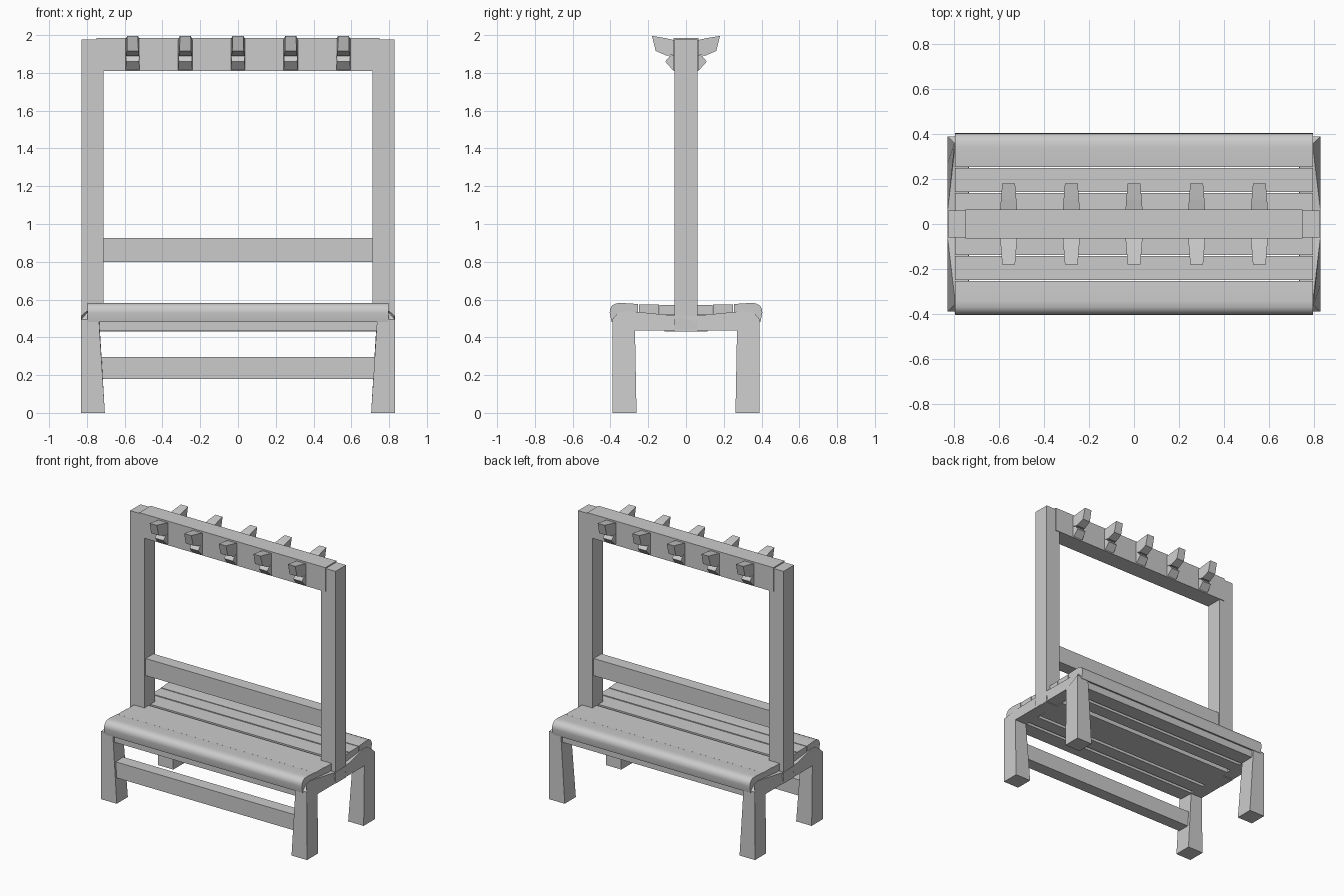
import bpy
import bmesh
from mathutils import Vector

cube = bpy.data.objects.get("Cube")
if cube:
    bpy.data.objects.remove(cube, do_unlink=True)

grey = bpy.data.materials.new("plain grey")
grey.use_nodes = True
colour = (0.6, 0.6, 0.6, 1)
grey.diffuse_color = colour
grey.node_tree.nodes["Principled BSDF"].inputs["Base Color"].default_value = colour


def prism(name, profile, x_start, x_end, smooth=False):
    """Extrude a (y, z) profile along x; the ends are functions of y and z."""
    bm = bmesh.new()
    ends = [[bm.verts.new((end(y, z), y, z)) for y, z in profile]
            for end in (x_start, x_end)]
    n = len(profile)
    bm.faces.new(ends[0])
    bm.faces.new(ends[1][::-1])
    for i in range(n):
        j = (i + 1) % n
        bm.faces.new((ends[0][i], ends[0][j], ends[1][j], ends[1][i]))
    bmesh.ops.recalc_face_normals(bm, faces=bm.faces)
    mesh = bpy.data.meshes.new(name)
    bm.to_mesh(mesh)
    bm.free()
    mesh.materials.append(grey)
    obj = bpy.data.objects.new(name, mesh)
    bpy.context.collection.objects.link(obj)
    if smooth:
        bpy.ops.object.select_all(action='DESELECT')
        obj.select_set(True)
        bpy.context.view_layer.objects.active = obj
        bpy.ops.object.shade_smooth_by_angle(angle=0.7)
    return obj


def box(name, x, y, z):
    profile = [(y[0], z[0]), (y[1], z[0]), (y[1], z[1]), (y[0], z[1])]
    return prism(name, profile, lambda *_: x[0], lambda *_: x[1])


def mirrored(half):
    """Complete a half profile across y = 0."""
    return half + [(-y, z) for y, z in reversed(half)]


# End frames: arched legs with a dipped crossbar and a post above
frame = mirrored([(0.06, 0.515), (0.31, 0.54), (0.36, 0.53), (0.39, 0.495),
                  (0.39, 0), (0.262, 0), (0.27, 0.435)])
for side, label in ((1, "left"), (-1, "right")):
    prism(label + "_end_frame", frame,
          lambda y, z: side * (0.705 + 0.07 * min(z, 0.45)),
          lambda y, z: side * (0.80 if z > 0.525 and abs(y) > 0.1 else 0.83))
    box(label + "_post", sorted((side * 0.713, side * 0.828)),
        (-0.06, 0.06), (0.43, 1.978))

# Seat: rolled outer slats, flat inner slats, and ribs beneath
rolled = [(0.253, 0.53), (0.253, 0.576), (0.34, 0.582), (0.37, 0.58),
          (0.39, 0.57), (0.402, 0.55), (0.404, 0.53), (0.394, 0.482),
          (0.378, 0.485), (0.36, 0.528)]
for side, label in ((-1, "front"), (1, "back")):
    prism(label + "_rolled_slat", [(side * y, z) for y, z in rolled],
          lambda *_: -0.797, lambda *_: 0.797, smooth=True)
    for name, y0, y1, top in (("middle", 0.143, 0.249, 0.574),
                              ("inner", 0.01, 0.139, 0.57)):
        box(f"{label}_{name}_slat", (-0.797, 0.797),
            sorted((side * y0, side * y1)), (0.52, top))
    for name, y0, y1 in (("outer", 0.265, 0.375), ("middle", 0.145, 0.24)):
        box(f"{label}_{name}_rib", (-0.74, 0.74),
            sorted((side * y0, side * y1)), (0.435, 0.531))
box("centre_rib", (-0.74, 0.74), (-0.115, 0.115), (0.43, 0.53))

# Horizontal rails
box("leg_stretcher", (-0.75, 0.75), (-0.375, -0.285), (0.18, 0.295))
box("back_rail", (-0.73, 0.73), (-0.045, 0.045), (0.80, 0.925))
box("hook_rail", (-0.75, 0.75), (-0.065, 0.065), (1.81, 1.986))

# Double coat hooks along both faces of the top rail
upper = [(0.055, 1.972), (0.11, 1.984), (0.18, 1.996), (0.16, 1.916),
         (0.10, 1.89), (0.055, 1.90)]
lower = [(0.055, 1.90), (0.085, 1.89), (0.11, 1.86), (0.07, 1.815),
         (0.055, 1.83)]
for i in range(5):
    centre = (i - 2) * 0.279
    for side, label in ((-1, "front"), (1, "back")):
        for name, profile in (("upper", upper), ("lower", lower)):
            def half(y, z):
                return 0.043 - 0.08 * abs(y)
            prism(f"{label}_{name}_hook_{i + 1}",
                  [(side * y, z) for y, z in profile],
                  lambda y, z: centre - half(y, z),
                  lambda y, z: centre + half(y, z))
